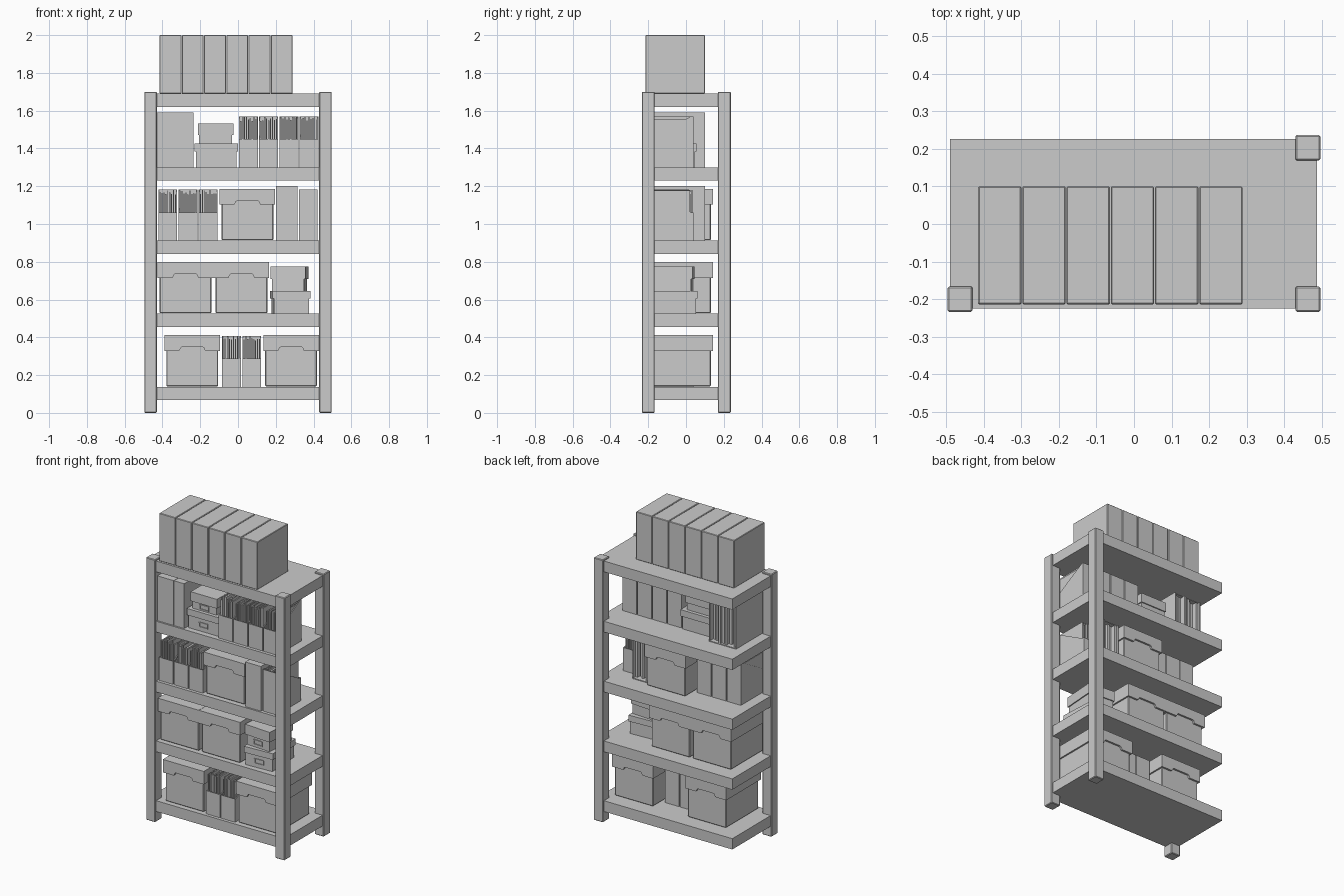
import bpy, bmesh, random
from math import radians
from mathutils import Matrix, Vector

if "Cube" in bpy.data.objects:
    bpy.data.objects.remove(bpy.data.objects["Cube"])

random.seed(4)


def add_box(bm, x0, x1, y0, y1, z0, z1):
    m = Matrix.Translation(((x0 + x1) / 2, (y0 + y1) / 2, (z0 + z1) / 2)) @ \
        Matrix.Diagonal((x1 - x0, y1 - y0, z1 - z0, 1))
    bmesh.ops.create_cube(bm, size=1, matrix=m)


def add_prism(bm, pts, offset):
    # closed profile extruded along offset
    f = bm.faces.new([bm.verts.new(p) for p in pts])
    r = bmesh.ops.extrude_face_region(bm, geom=[f])
    vs = [v for v in r["geom"] if isinstance(v, bmesh.types.BMVert)]
    bmesh.ops.translate(bm, verts=vs, vec=Vector(offset))


def finish(bm, name, loc=(0, 0, 0), turn=0, bevel=0):
    bmesh.ops.recalc_face_normals(bm, faces=bm.faces)
    me = bpy.data.meshes.new(name)
    bm.to_mesh(me)
    bm.free()
    ob = bpy.data.objects.new(name, me)
    ob.location = loc
    ob.rotation_euler.z = radians(turn)
    bpy.context.collection.objects.link(ob)
    if bevel:
        mod = ob.modifiers.new("soft_edges", 'BEVEL')
        mod.width, mod.segments = bevel, 1
    return ob


def block(name, x0, x1, y0, y1, z0, z1, bevel=0):
    bm = bmesh.new()
    add_box(bm, x0, x1, y0, y1, z0, z1)
    return finish(bm, name, bevel=bevel)


def storage_box(x, z):
    # large box with a lid that is notched at front and back
    bm = bmesh.new()
    add_box(bm, -0.137, 0.137, -0.2, 0.132, 0.003, 0.22)
    finish(bm, "storage_box_body", (x, 0, z), bevel=0.004)
    bm = bmesh.new()
    prof = [(-0.147, 0.19), (-0.07, 0.19), (-0.066, 0.194), (-0.062, 0.206), (-0.056, 0.21),
            (0.056, 0.21), (0.062, 0.206), (0.066, 0.194), (0.07, 0.19), (0.147, 0.19),
            (0.147, 0.274), (-0.147, 0.274)]
    add_prism(bm, [(px, -0.214, pz) for px, pz in prof], (0, 0.358, 0))
    finish(bm, "storage_box_lid", (x, 0, z))


def small_box(x, y, z, w, d, h, lid, turn=0):
    # small lidded box with a label frame at the front
    bm = bmesh.new()
    a, b, e = w / 2, d / 2, 0.007
    add_box(bm, -a + e, a - e, -b + e, b - e, 0, h - 0.01)
    add_box(bm, -a, a, -b, b, h - lid, h)
    lz = (h - lid) / 2
    for s in (-1, 1):
        add_box(bm, s * 0.03 - 0.003, s * 0.03 + 0.003, -b + 0.002, -b + e, lz - 0.015, lz + 0.015)
        add_box(bm, -0.03, 0.03, -b + 0.002, -b + e, lz + s * 0.014 - 0.003, lz + s * 0.014 + 0.003)
    finish(bm, "small_lidded_box", (x, y, z), turn)


def magazine_file(x, z, reverse=False):
    # sloped open file filled with upright sheets
    bm = bmesh.new()
    w, t, d = 0.05, 0.004, 0.123
    side = [(-d, 0), (d, 0), (d, 0.27), (d - 0.015, 0.27), (-d + 0.015, 0.15), (-d, 0.15)]
    for sx in (-w, w - t):
        add_prism(bm, [(sx, py, pz) for py, pz in side], (t, 0, 0))
    add_box(bm, -w, w, -d, -d + t, 0, 0.15)
    add_box(bm, -w, w, d - t, d, 0, 0.27)
    add_box(bm, -w, w, -d, d, 0, t)
    n = 9
    for i in range(n):
        cx = -0.041 + 0.082 * i / (n - 1)
        th = random.uniform(0.002, 0.0038)
        add_box(bm, cx - th, cx + th, -0.117 + random.uniform(0, 0.02), 0.112,
                0.005, random.uniform(0.245, 0.272))
    finish(bm, "magazine_file", (x, -0.082, z), 180 if reverse else 0)


def slip_case(x0, x1, z, h):
    # upright case, closed at the front, open at the back, with folders inside
    bm = bmesh.new()
    t, y0, y1 = 0.005, -0.214, 0.1
    add_box(bm, x0, x0 + t, y0, y1, z, z + h)
    add_box(bm, x1 - t, x1, y0, y1, z, z + h)
    add_box(bm, x0, x1, y0, y0 + t, z, z + h)
    add_box(bm, x0, x1, y0, y1, z, z + t)
    add_box(bm, x0, x1, y0, y1 - 0.01, z + h - t, z + h)
    n = int((x1 - x0) / 0.022)
    step = (x1 - x0 - 2 * t) / n
    for i in range(n):
        cx = x0 + t + step * (i + 0.5)
        add_box(bm, cx - step * 0.35, cx + step * 0.35, y0 + t,
                y1 - random.uniform(0.01, 0.04), z + t, z + h - t)
    finish(bm, "slip_case", bevel=0)


# rack: three visible posts (back left corner is open) and five shelves
for nm, px, py in (("front_left_post", -0.463, -0.2), ("front_right_post", 0.463, -0.2),
                   ("back_right_post", 0.463, 0.203)):
    block(nm, px - 0.033, px + 0.033, py - 0.034, py + 0.034, 0, 1.7, bevel=0.004)
shelf = [0.138, 0.525, 0.912, 1.3, 1.69]
for z in shelf:
    block("shelf", -0.49, 0.487, -0.225, 0.226, z - 0.07, z)

# top row of closed file boxes
for i in range(6):
    x = -0.415 + i * 0.1178
    block("closed_file_box", x, x + 0.115, -0.214, 0.1, 1.69, 2.0, bevel=0.003)

# bottom shelf
storage_box(-0.242, shelf[0])
storage_box(0.281, shelf[0])
for x in (-0.034, 0.073):
    magazine_file(x, shelf[0])

# second shelf
storage_box(-0.278, shelf[1])
storage_box(0.018, shelf[1])
small_box(0.277, -0.07, shelf[1], 0.2, 0.25, 0.12, 0.04, 3)
small_box(0.272, -0.07, shelf[1] + 0.12, 0.185, 0.22, 0.13, 0.065, -4)

# third shelf
for i in range(3):
    magazine_file(-0.372 + i * 0.107, shelf[2])
storage_box(0.05, shelf[2])
slip_case(0.202, 0.314, shelf[2], 0.289)
magazine_file(0.372, shelf[2], True)

# fourth shelf
slip_case(-0.428, -0.311, shelf[3], 0.29)
slip_case(-0.309, -0.236, shelf[3], 0.29)
small_box(-0.115, -0.07, shelf[3], 0.23, 0.25, 0.125, 0.042)
small_box(-0.119, -0.07, shelf[3] + 0.125, 0.188, 0.22, 0.107, 0.06)
for i in range(4):
    magazine_file(0.055 + i * 0.107, shelf[3])
